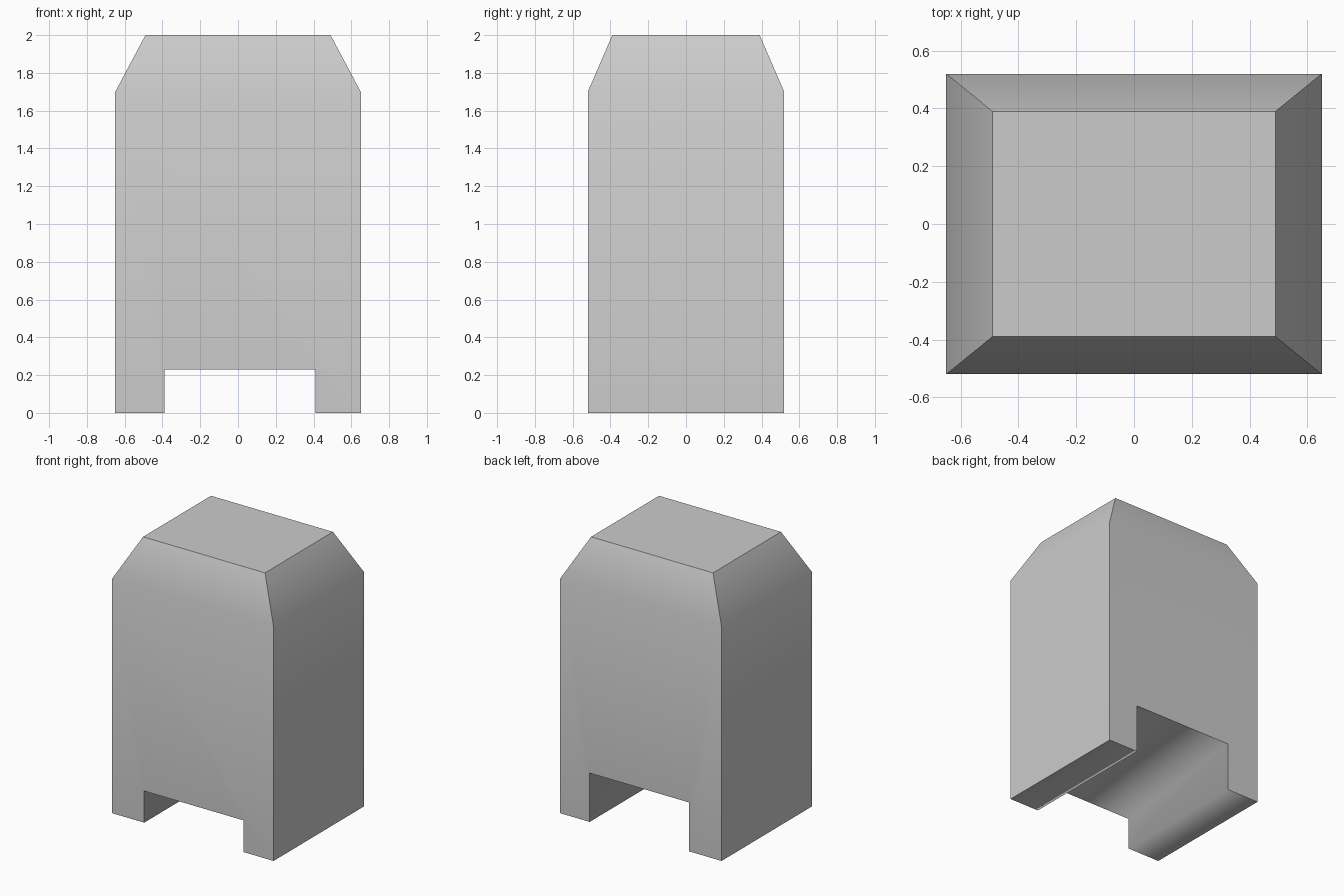
import bpy, bmesh, math

cube = bpy.data.objects.get("Cube")
if cube:
    bpy.data.objects.remove(cube, do_unlink=True)

W, D, SHOULDER, TOP = 0.65, 0.52, 1.70, 2.0    # half width, half depth, heights
TOP_W, TOP_D = 0.49, 0.39                      # half size of the flat top
CUT_R, CUT_L = -0.39, 0.41                     # sides of the channel underneath
CUT_FRONT, CUT_BACK = 0.23, 0.355              # channel height at each end

# One grey for the whole body
grey = bpy.data.materials.new("plain_grey")
grey.use_nodes = True
colour = (0.6, 0.6, 0.6, 1)
grey.diffuse_color = colour
grey.node_tree.nodes["Principled BSDF"].inputs["Base Color"].default_value = colour

bm = bmesh.new()


def outline(y, cut):
    """Closed front or back outline with the channel notch."""
    points = [(-W, 0), (CUT_R, 0), (CUT_R, cut), (CUT_L, cut),
              (CUT_L, 0), (W, 0), (W, SHOULDER), (-W, SHOULDER)]
    return [bm.verts.new((x, y, z)) for x, z in points]


# Body walls, legs and sloping channel ceiling
front = outline(-D, CUT_FRONT)
back = outline(D, CUT_BACK)
bm.faces.new(front)
bm.faces.new(back[::-1])
underside = set()
for i in range(7):
    face = bm.faces.new((front[i], back[i], back[i + 1], front[i + 1]))
    if i < 5:
        underside.add(face)
bm.faces.new((front[7], back[7], back[0], front[0]))

# The shoulder outline is open on top: drop the face joining the shoulders
lid = [f for f in bm.faces if all(abs(v.co.z - SHOULDER) < 1e-5 for v in f.verts)]
bmesh.ops.delete(bm, geom=lid, context='FACES_ONLY')

# Tapered roof with a flat top
shoulder = [front[7], front[6], back[6], back[7]]
top = [bm.verts.new((math.copysign(TOP_W, v.co.x), math.copysign(TOP_D, v.co.y), TOP))
       for v in shoulder]
for i in range(4):
    j = (i + 1) % 4
    bm.faces.new((shoulder[i], shoulder[j], top[j], top[i]))
bm.faces.new(top)
bmesh.ops.recalc_face_normals(bm, faces=bm.faces)

# Soft shading over the shoulders and inside the channel, sharp elsewhere
for face in bm.faces:
    face.smooth = True
for edge in bm.edges:
    inside = all(f in underside for f in edge.link_faces)
    edge.smooth = inside or edge.calc_face_angle(math.pi) < math.radians(30)

mesh = bpy.data.meshes.new("body")
bm.to_mesh(mesh)
bm.free()
mesh.materials.append(grey)
body = bpy.data.objects.new("body", mesh)
bpy.context.collection.objects.link(body)
